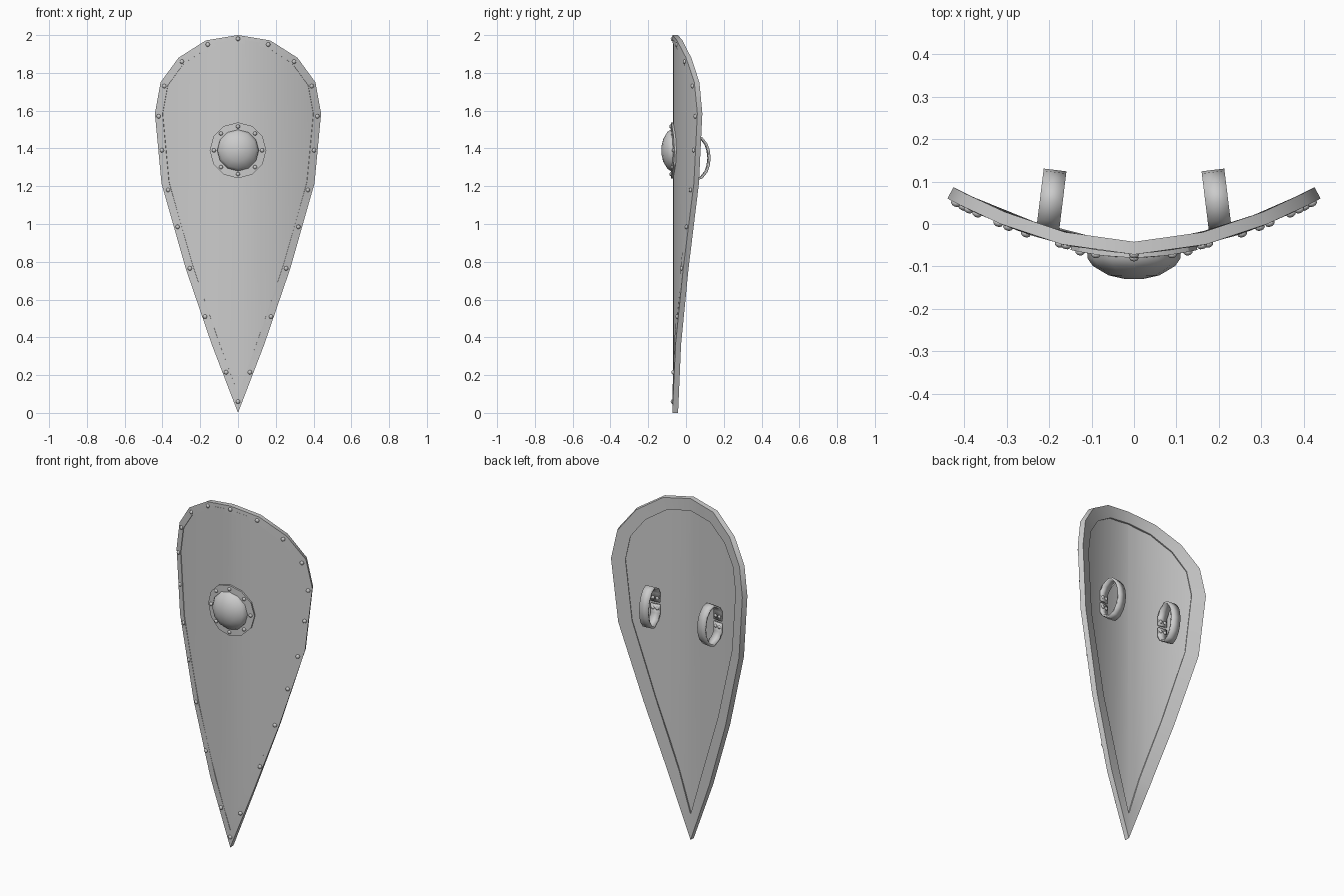
import bpy, bmesh, math
from mathutils import Vector, Matrix

if "Cube" in bpy.data.objects:
    bpy.data.objects.remove(bpy.data.objects["Cube"])

# Right half of the kite outline (x, z), tip to crown, mirrored into a closed loop
HALF = [(0, 0), (.14, .365), (.277, .765), (.405, 1.215), (.44, 1.585),
        (.41, 1.75), (.315, 1.88), (.17, 1.972), (0, 2)]
OUT = [Vector(p) for p in HALF] + [Vector((-x, z)) for x, z in HALF[-2:0:-1]]


def curve_y(x):
    return -.072 + .579 * abs(x) ** 1.8


def normal(x):
    """Backward-pointing normal of the curved shield face."""
    s = math.copysign(1.042 * abs(x) ** .8, x)
    return Vector((-s, 1, 0)).normalized()


def on_shield(x, z, depth=0):
    return Vector((x, curve_y(x), z)) + normal(x) * depth


def inset(d, tip=None):
    """Mitred inward offset of the outline."""
    res, n = [], len(OUT)
    for i, p in enumerate(OUT):
        a = (p - OUT[i - 1]).normalized()
        b = (OUT[(i + 1) % n] - p).normalized()
        na, nb = Vector((-a.y, a.x)), Vector((-b.y, b.x))
        res.append(p + (na + nb) * d / (1 + na.dot(nb)))
    if tip is not None:
        res[0] = Vector((0, tip))
    return res


def finish(name, bm, angle=30):
    bmesh.ops.recalc_face_normals(bm, faces=bm.faces[:])
    me = bpy.data.meshes.new(name)
    bm.to_mesh(me)
    bm.free()
    ob = bpy.data.objects.new(name, me)
    bpy.context.collection.objects.link(ob)
    bpy.ops.object.select_all(action='DESELECT')
    ob.select_set(True)
    bpy.context.view_layer.objects.active = ob
    bpy.ops.object.shade_smooth_by_angle(angle=math.radians(angle))
    return ob


def bridge(bm, loops, closed):
    """Quads between successive vertex rings."""
    pairs = list(zip(loops, loops[1:])) + ([(loops[-1], loops[0])] if closed else [])
    for a, b in pairs:
        for i in range(len(a)):
            j = (i + 1) % len(a)
            bm.faces.new((a[i], a[j], b[j], b[i]))


def rivet(bm, pos, n, r):
    """Small flattened dome with its axis along n."""
    m = Matrix.Translation(pos) @ n.to_track_quat('Z', 'Y').to_matrix().to_4x4() \
        @ Matrix.Diagonal((r, r, r * .75, 1))
    bmesh.ops.create_uvsphere(bm, u_segments=8, v_segments=6, radius=1, matrix=m)


# Curved panel
bm = bmesh.new()
bm.faces.new([bm.verts.new((p.x, 0, p.y)) for p in inset(.02)])
for i in range(-9, 10):
    bmesh.ops.bisect_plane(bm, geom=bm.verts[:] + bm.edges[:] + bm.faces[:],
                           plane_co=(i * .045, 0, 0), plane_no=(1, 0, 0))
front = bm.verts[:]
ext = bmesh.ops.extrude_face_region(bm, geom=bm.faces[:], use_keep_orig=True)
back = [g for g in ext['geom'] if isinstance(g, bmesh.types.BMVert)]
for vs, depth in ((front, .003), (back, .022)):
    for v in vs:
        v.co = on_shield(v.co.x, v.co.z, depth)
finish("shield_panel", bm)

# Rim: narrow lip in front, wider lip behind
bm = bmesh.new()
rings = [(OUT, 0), (OUT, .03), (inset(.07, .15), .03),
         (inset(.07, .15), .018), (inset(.04, .1), .008), (inset(.04, .1), 0)]
bridge(bm, [[bm.verts.new(on_shield(p.x, p.y, d)) for p in pts] for pts, d in rings], True)
finish("shield_rim", bm)

# Rim rivets
bm = bmesh.new()
SIDE = [(.063, .215), (.175, .51), (.255, .765), (.32, .985), (.37, 1.18),
        (.403, 1.39), (.42, 1.57), (.39, 1.73), (.297, 1.86), (.16, 1.95)]
for x, z in SIDE + [(-x, z) for x, z in SIDE] + [(0, 1.98), (0, .06)]:
    rivet(bm, on_shield(x, z), -normal(x), .012)
finish("rim_rivets", bm, 60)

# Boss flange bent to the face
BZ, SEG = 1.39, 12


def circle(r):
    return [(r * math.sin(2 * math.pi * i / SEG), BZ + r * math.cos(2 * math.pi * i / SEG))
            for i in range(SEG)]


bm = bmesh.new()
bridge(bm, [[bm.verts.new(on_shield(x, z, d)) for x, z in circle(r)]
            for r, d in ((.09, .005), (.148, .005), (.148, -.008), (.09, -.008))], True)
finish("boss_flange", bm)

# Boss dome
bm = bmesh.new()
loops = [[bm.verts.new((x, curve_y(x), z)) for x, z in circle(.111)]]
for r, y in ((.109, -.082), (.097, -.099), (.06, -.121), (.02, -.13)):
    loops.append([bm.verts.new((x, y, z)) for x, z in circle(r)])
bridge(bm, loops, False)
bm.faces.new(loops[-1])
finish("boss_dome", bm, 50)

# Boss rivets
bm = bmesh.new()
for i in range(8):
    a = i * math.pi / 4
    x = .126 * math.sin(a)
    rivet(bm, on_shield(x, BZ + .126 * math.cos(a), -.008), -normal(x), .011)
finish("boss_rivets", bm, 60)

# Strap handles: open loop profile (z, height) extruded across, slightly tilted inward
PATH = [(-.008, .008), (-.06, .008), (-.092, .028), (-.115, .068), (-.104, .098),
        (-.072, .123), (-.04, .134), (0, .139), (.04, .134), (.072, .123),
        (.104, .098), (.115, .068), (.092, .028), (.06, .008), (.008, .008)]
HZ, TILT = 1.35, math.radians(7)
for side, label in ((1, "right"), (-1, "left")):
    base = on_shield(.21 * side, HZ, .022)
    frame = Matrix.Translation(base) @ Matrix.Rotation(TILT * side, 4, 'Z')
    bm = bmesh.new()
    rows = [[bm.verts.new(frame @ Vector((w, v, u))) for w in (-.027, .027)] for u, v in PATH]
    for a, b in zip(rows, rows[1:]):
        bm.faces.new((a[0], a[1], b[1], b[0]))
    strap = finish(label + "_handle", bm, 40)
    mod = strap.modifiers.new("thickness", 'SOLIDIFY')
    mod.thickness, mod.offset = .011, 0
    # Strap rivets
    bm = bmesh.new()
    for u in (-.03, .03):
        for w in (-.013, .013):
            rivet(bm, frame @ Vector((w, .0135, u)), frame.to_3x3() @ Vector((0, 1, 0)), .01)
    finish(label + "_handle_rivets", bm, 60)
